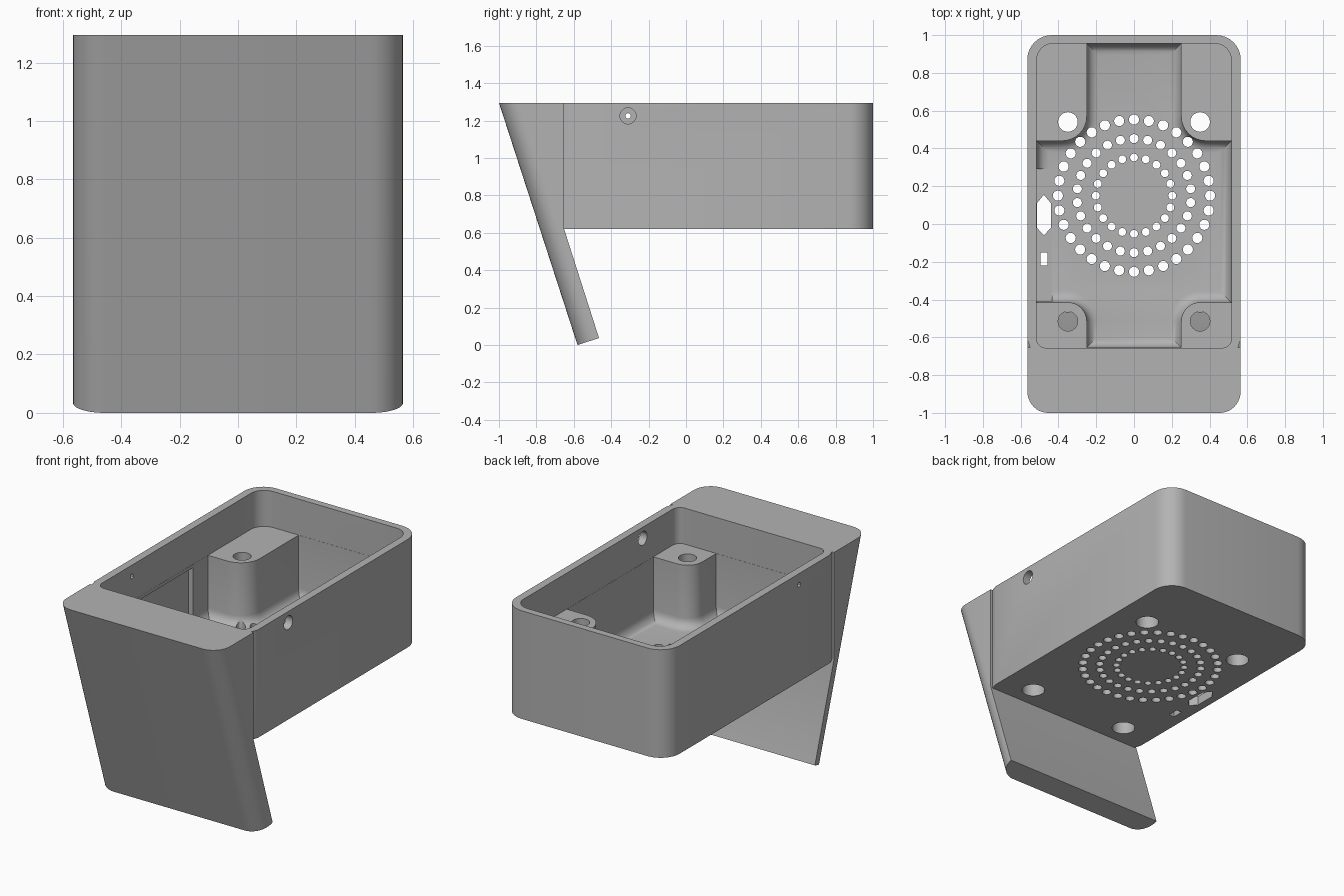
import bpy, bmesh, math
from mathutils import Vector, Matrix

cube = bpy.data.objects.get("Cube")
if cube:
    bpy.data.objects.remove(cube)

grey = bpy.data.materials.new("plain grey")
grey.use_nodes = True
colour = (0.45, 0.45, 0.45, 1)
grey.diffuse_color = colour
grey.node_tree.nodes["Principled BSDF"].inputs["Base Color"].default_value = colour

TOP, BOTTOM, FLOOR, BOSS = 1.295, 0.62, 0.68, 1.07


def outline(corners, steps=8):
    """Round each right-angled corner given as (x, y, radius)."""
    pts = []
    n = len(corners)
    for i, (x, y, r) in enumerate(corners):
        p = Vector((x, y))
        if r == 0:
            pts.append(p)
            continue
        u = (Vector(corners[i - 1][:2]) - p).normalized()
        v = (Vector(corners[(i + 1) % n][:2]) - p).normalized()
        c = p + (u + v) * r
        for k in range(steps + 1):
            t = math.pi / 2 * k / steps
            pts.append(c - v * r * math.cos(t) - u * r * math.sin(t))
    return pts


def mirrored(half):
    """Complete a right-hand list of corners with its left-hand mirror."""
    return half + [(-x, y, r) for x, y, r in reversed(half)]


def finish(name, bm):
    bmesh.ops.recalc_face_normals(bm, faces=bm.faces)
    mesh = bpy.data.meshes.new(name)
    bm.to_mesh(mesh)
    bm.free()
    mesh.materials.append(grey)
    obj = bpy.data.objects.new(name, mesh)
    bpy.context.collection.objects.link(obj)
    return obj


def prism(name, pts, z0, z1, fillet=0):
    bm = bmesh.new()
    base = bm.faces.new([bm.verts.new((p[0], p[1], z0)) for p in pts])
    rim = list(base.edges)
    top = bmesh.ops.extrude_face_region(bm, geom=[base], use_keep_orig=True)["geom"]
    for v in top:
        if isinstance(v, bmesh.types.BMVert):
            v.co.z = z1
    if fillet:
        bmesh.ops.recalc_face_normals(bm, faces=bm.faces)
        bmesh.ops.bevel(bm, geom=rim, offset=fillet, segments=5,
                        profile=0.5, affect='EDGES')
    return finish(name, bm)


def cylinders(name, items, depth, axis='Z', sides=24):
    """Several equal-length cylinders in one mesh: (centre, radius)."""
    bm = bmesh.new()
    turn = Matrix.Rotation(math.pi / 2, 4, 'Y') if axis == 'X' else Matrix()
    for centre, r in items:
        bmesh.ops.create_cone(bm, cap_ends=True, segments=sides, radius1=r, radius2=r,
                              depth=depth, matrix=Matrix.Translation(centre) @ turn)
    return finish(name, bm)


def activate(obj):
    bpy.ops.object.select_all(action='DESELECT')
    obj.select_set(True)
    bpy.context.view_layer.objects.active = obj


def cut(obj, cutter):
    cutter.hide_render = True
    mod = obj.modifiers.new("cut", 'BOOLEAN')
    mod.operation = 'DIFFERENCE'
    mod.solver = 'EXACT'
    mod.object = cutter
    activate(obj)
    bpy.ops.object.modifier_apply(modifier=mod.name)
    bpy.data.objects.remove(cutter)


# Open box with rounded back corners
box = prism("box_shell", outline(mirrored([(0.565, -0.66, 0), (0.565, 1, 0.13)])), BOTTOM, TOP)

# Lower cavity, shaped around the four corner bosses, with a filleted floor
cut(box, prism("lower_cavity", outline(mirrored([
    (0.25, -0.655, 0), (0.25, -0.415, 0.1), (0.515, -0.415, 0),
    (0.515, 0.44, 0), (0.25, 0.44, 0.13), (0.25, 0.955, 0)])), FLOOR, 1.4, 0.06))

# Upper cavity above the bosses
cut(box, prism("upper_cavity", outline(mirrored([
    (0.516, -0.656, 0.05), (0.516, 0.956, 0.09)])), BOSS, 1.5))

# Wall pocket with its two floor slots
cut(box, prism("wall_pocket", [(-0.545, -0.41), (-0.435, -0.41),
                               (-0.435, 0.29), (-0.545, 0.29)], FLOOR - 0.002, 1.05))
cut(box, prism("port_slot", [(-0.514, -0.02), (-0.477, -0.06), (-0.44, -0.02),
                             (-0.44, 0.11), (-0.477, 0.155), (-0.514, 0.11)], 0.5, 0.75))
cut(box, prism("switch_slot", [(-0.495, -0.22), (-0.458, -0.22),
                               (-0.458, -0.15), (-0.495, -0.15)], 0.5, 0.75))

# Screw holes through the bosses, wider from below
spots = [(sx * 0.35, y) for sx in (-1, 1) for y in (-0.515, 0.54)]
cut(box, cylinders("screw_holes", [((x, y, 0.9), 0.052) for x, y in spots], 0.8))
cut(box, cylinders("screw_recesses", [((x, y, 0.7), 0.068) for x, y in spots], 0.5))

# Three rings of vent holes
vents = []
for count, ring, r in ((32, 0.403, 0.027), (26, 0.302, 0.024), (20, 0.202, 0.021)):
    for i in range(count):
        a = 2 * math.pi * i / count
        vents.append(((ring * math.sin(a), 0.15 + ring * math.cos(a), 0.65), r))
cut(box, cylinders("vents", vents, 0.26, sides=16))

# Side holes: large on the left, small on the right
cut(box, cylinders("cable_hole", [((0.54, -0.31, 1.225), 0.043)], 0.2, 'X'))
cut(box, cylinders("pin_hole", [((-0.54, -0.31, 1.225), 0.015)], 0.2, 'X', 12))

# Shallow grooves where the box meets the front panel
for s in (-1, 1):
    cut(box, prism("groove", [(s * 0.58, -0.567), (s * 0.55, -0.655), (s * 0.58, -0.655)],
                   0.5, 1.4))

# Slanted front panel with a thicker top, rounded along its two front edges
profile = [(-1, TOP), (-0.58, 0), (-0.465, 0.037), (-0.658, 0.64), (-0.658, TOP)]
bm = bmesh.new()
sides = [[bm.verts.new((x, y, z)) for y, z in profile] for x in (-0.565, 0.565)]
for side in sides:
    bm.faces.new(side)
for i in range(len(profile)):
    j = (i + 1) % len(profile)
    bm.faces.new((sides[0][i], sides[0][j], sides[1][j], sides[1][i]))
bmesh.ops.recalc_face_normals(bm, faces=bm.faces)
front = [bm.edges.get((side[0], side[1])) for side in sides]
bmesh.ops.bevel(bm, geom=front, offset=0.11, segments=10, profile=0.5, affect='EDGES')
panel = finish("front_panel", bm)

for obj in (box, panel):
    activate(obj)
    bpy.ops.object.shade_smooth_by_angle(angle=math.radians(30))
